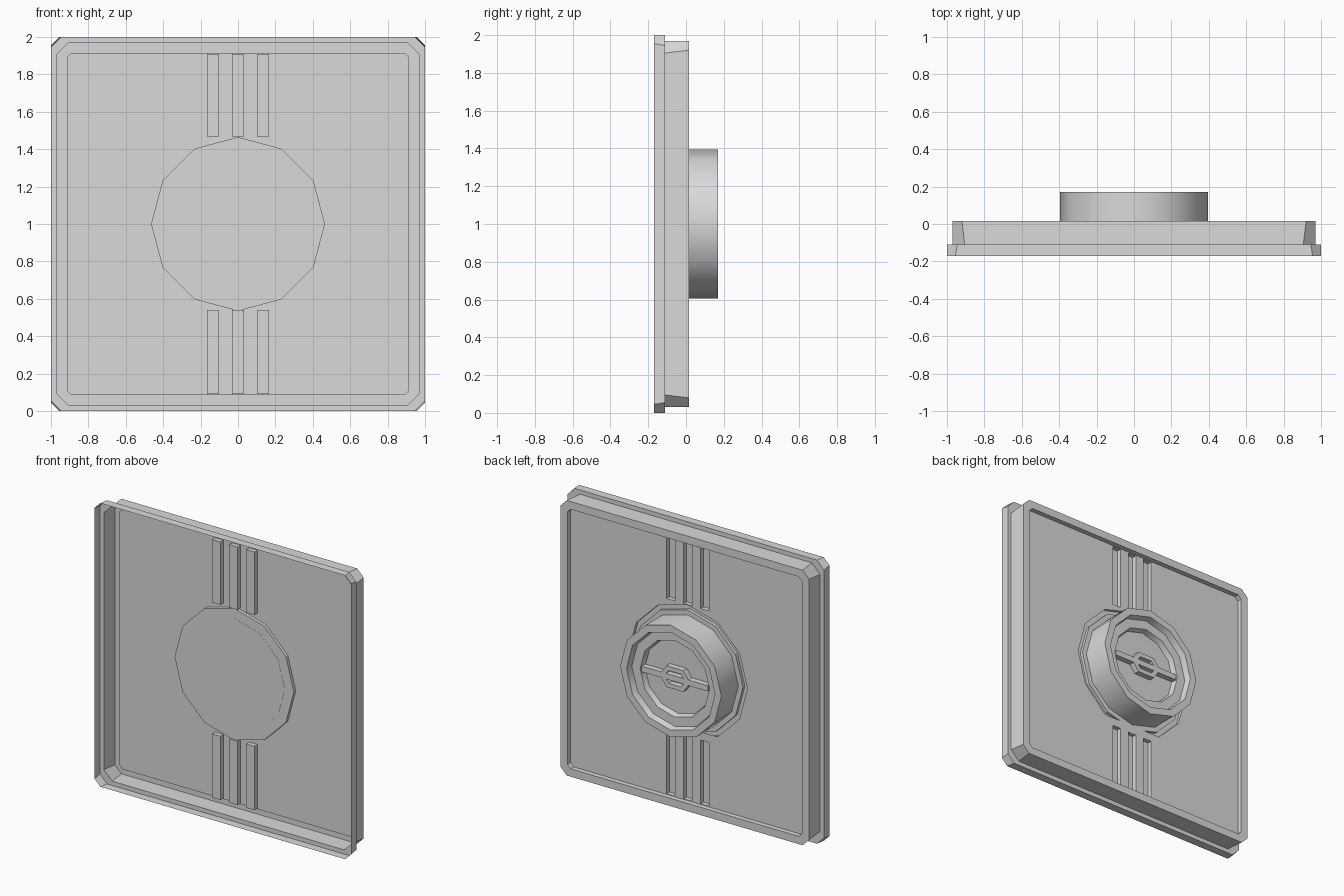
import bpy, bmesh
from math import cos, sin, pi, radians

cube = bpy.data.objects.get("Cube")
if cube:
    bpy.data.objects.remove(cube, do_unlink=True)

MID = 1.0        # height of the panel centre
SHEET = -0.02    # depth of the thin panel
PRESSED = -0.052  # depth of the pressed ribs
DISC = -0.042    # depth of the pressed disc

grey = bpy.data.materials.new("plain_grey")
grey.use_nodes = True
grey.diffuse_color = (0.7, 0.7, 0.7, 1)
grey.node_tree.nodes["Principled BSDF"].inputs["Base Color"].default_value = (0.7, 0.7, 0.7, 1)


def octagon(half, cut, y):
    """Square outline with cut corners."""
    k = half - cut
    pts = [(half, -k), (half, k), (k, half), (-k, half),
           (-half, k), (-half, -k), (-k, -half), (k, -half)]
    return [(x, y, MID + z) for x, z in pts]


def round_ring(r, y, sides=12):
    return [(r * cos(2 * pi * i / sides), y, MID + r * sin(2 * pi * i / sides))
            for i in range(sides)]


def hexagon(w, h, y):
    pts = [(w, 0), (w * 0.55, h), (-w * 0.55, h), (-w, 0), (-w * 0.55, -h), (w * 0.55, -h)]
    return [(x, y, MID + z) for x, z in pts]


def rectangle(x0, x1, z0, z1, y):
    return [(x0, y, z0), (x1, y, z0), (x1, y, z1), (x0, y, z1)]


def loft(bm, rings, first_cap=False, last_cap=False, loop=False):
    """Skin a list of rings, with optional caps or a join from last to first."""
    vs = [[bm.verts.new(p) for p in ring] for ring in rings]
    pairs = list(zip(vs, vs[1:]))
    if loop:
        pairs.append((vs[-1], vs[0]))
    if first_cap:
        bm.faces.new(vs[0])
    if last_cap:
        bm.faces.new(vs[-1])
    for a, b in pairs:
        for i in range(len(a)):
            j = (i + 1) % len(a)
            bm.faces.new((a[i], a[j], b[j], b[i]))


def finish(name, bm, smooth=False):
    bmesh.ops.recalc_face_normals(bm, faces=bm.faces[:])
    me = bpy.data.meshes.new(name)
    bm.to_mesh(me)
    bm.free()
    me.materials.append(grey)
    ob = bpy.data.objects.new(name, me)
    bpy.context.collection.objects.link(ob)
    if smooth:
        bpy.ops.object.select_all(action="DESELECT")
        ob.select_set(True)
        bpy.context.view_layer.objects.active = ob
        bpy.ops.object.shade_smooth_by_angle(angle=radians(32))


def build(name, rings, smooth=False, **caps):
    bm = bmesh.new()
    loft(bm, rings, **caps)
    finish(name, bm, smooth)


# Stepped frame of thin sheet: wide lip, body wall, back rim, return to the panel
frame = [(1.0, 0.045, -0.17), (1.0, 0.055, -0.11), (0.97, 0.065, -0.11),
         (0.97, 0.05, 0.015), (0.915, 0.025, 0.015), (0.915, 0.025, SHEET)]
build("frame", [octagon(*p) for p in frame])

# Thin panel with openings for the ribs and the disc
spans = [(x, z0, z1) for x in (-0.133, 0, 0.133) for z0, z1 in ((0.09, 0.54), (1.467, 1.91))]


def rib(x, z0, z1, y):
    return rectangle(x - 0.0325, x + 0.0325, z0, z1, y)


bm = bmesh.new()
edges = []
for outline in [octagon(0.915, 0.025, SHEET), round_ring(0.465, SHEET)] + [rib(*s, SHEET) for s in spans]:
    vs = [bm.verts.new(p) for p in outline]
    edges += [bm.edges.new((a, b)) for a, b in zip(vs, vs[1:] + vs[:1])]
bmesh.ops.triangle_fill(bm, edges=edges, use_beauty=True, normal=(0, 1, 0))

# Ribs and disc pressed towards the front
for s in spans:
    loft(bm, [rib(*s, SHEET), rib(*s, PRESSED)], last_cap=True)
loft(bm, [round_ring(0.465, SHEET), round_ring(0.465, DISC)], last_cap=True)
bmesh.ops.remove_doubles(bm, verts=bm.verts[:], dist=0.0005)
finish("panel", bm)

# Hollow knob behind, with a low collar around its foot
knob = [(0.395, DISC - 0.001), (0.395, 0.17), (0.345, 0.17), (0.335, 0.125),
        (0.27, 0.125), (0.26, 0.085)]
build("knob", [round_ring(r, y) for r, y in knob], smooth=True, first_cap=True, last_cap=True)
build("collar", [round_ring(r, y) for r, y in ((0.43, DISC), (0.43, SHEET), (0.39, SHEET))])

# Grip bar and hexagonal boss inside the knob
build("grip_bar", [rectangle(-0.26, 0.26, MID - 0.02, MID + 0.02, y) for y in (0.08, 0.125)],
      first_cap=True, last_cap=True)
build("hex_boss", [hexagon(0.12, 0.075, 0.08), hexagon(0.12, 0.075, 0.125),
                   hexagon(0.085, 0.045, 0.125), hexagon(0.085, 0.045, 0.08)], loop=True)
